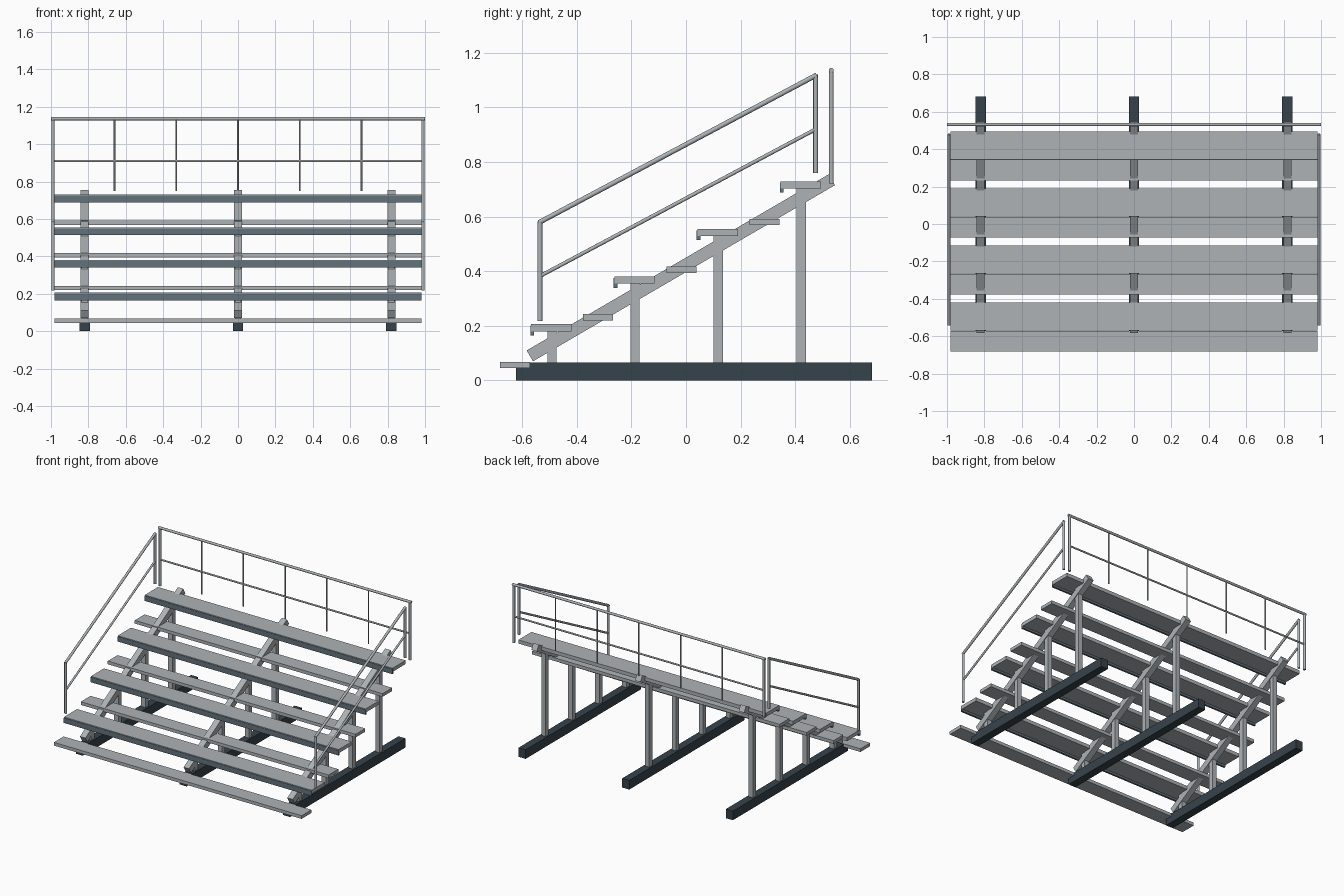
import bpy
import bmesh
import math
from mathutils import Vector, Matrix

old = bpy.data.objects.get("Cube")
if old:
    bpy.data.objects.remove(old, do_unlink=True)


def material(name, rgb):
    mat = bpy.data.materials.new(name)
    mat.use_nodes = True
    mat.diffuse_color = (*rgb, 1)
    mat.node_tree.nodes["Principled BSDF"].inputs["Base Color"].default_value = (*rgb, 1)
    return mat


METAL = material("galvanised grey", (0.42, 0.45, 0.47))
NOSE = material("slate nosing", (0.125, 0.17, 0.20))
DARK = material("dark base", (0.037, 0.055, 0.069))


def add_object(name, bm, mat):
    mesh = bpy.data.meshes.new(name)
    bm.to_mesh(mesh)
    bm.free()
    mesh.materials.append(mat)
    obj = bpy.data.objects.new(name, mesh)
    bpy.context.collection.objects.link(obj)
    return obj


def box(name, xs, ys, zs, mat):
    bm = bmesh.new()
    size = [b - a for a, b in (xs, ys, zs)]
    mid = [(a + b) / 2 for a, b in (xs, ys, zs)]
    bmesh.ops.create_cube(bm, size=1, matrix=Matrix.Translation(mid) @ Matrix.Diagonal((*size, 1)))
    return add_object(name, bm, mat)


def tube(name, a, b, radius):
    a, b = Vector(a), Vector(b)
    axis = b - a
    turn = axis.to_track_quat("Z", "Y").to_matrix().to_4x4()
    bm = bmesh.new()
    bmesh.ops.create_cone(bm, cap_ends=True, segments=12, radius1=radius, radius2=radius,
                          depth=axis.length, matrix=Matrix.Translation((a + b) / 2) @ turn)
    for f in bm.faces:
        f.smooth = len(f.verts) == 4
    for e in bm.edges:
        e.smooth = e.calc_face_angle(0) < math.radians(40)
    return add_object(name, bm, METAL)


HALF = 0.98
RISE, RUN = 0.1745, 0.3045

# Seats with dark nosing, and the footboards between them
for i in range(4):
    y, z = -0.567 + i * RUN, 0.206 + i * RISE
    box("seat_plank", (-HALF, HALF), (y, y + 0.148), (z - 0.026, z), METAL)
    box("seat_nosing", (-HALF, HALF), (y - 0.003, y + 0.011), (z - 0.041, z - 0.005), NOSE)
    y, z = -0.681 + i * RUN, 0.068 + i * RISE
    box("footboard", (-HALF, HALF), (y, y + 0.11), (z - 0.023, z), METAL)

# Three frames: ground beam, sloping stringer and posts under the seats
low, high = Vector((0, -0.572, 0.09)), Vector((0, 0.534, 0.735))
for x in (-0.82, 0, 0.82):
    box("ground_beam", (x - 0.028, x + 0.028), (-0.622, 0.681), (0, 0.065), DARK)
    length = (high - low).length
    stringer = box("stringer", (-0.0215, 0.0215), (-length / 2, length / 2), (-0.023, 0.023), METAL)
    stringer.location = (low + high) / 2 + Vector((x, 0, 0))
    stringer.rotation_euler.x = math.atan2(high.z - low.z, high.y - low.y)
    for i in range(4):
        y = -0.491 + i * RUN
        box("support_post", (x - 0.017, x + 0.017), (y - 0.017, y + 0.017),
            (0.06, 0.181 + i * RISE), METAL)

# Sloping side railings
R = 0.009
for side, x in (("right", -0.989), ("left", 0.989)):
    front, back = -0.535, 0.475
    tube(side + "_front_rail_post", (x, front, 0.218), (x, front, 0.583), R)
    tube(side + "_back_rail_post", (x, back, 0.759), (x, back, 1.12), R)
    tube(side + "_top_rail", (x, front - 0.004, 0.578), (x, back + 0.004, 1.119), R)
    tube(side + "_middle_rail", (x, front, 0.382), (x, back, 0.92), 0.007)

# Back railing with thin balusters
y = 0.532
tube("back_top_rail", (-1, y, 1.136), (1, y, 1.136), R)
tube("back_middle_rail", (-0.99, y, 0.91), (0.99, y, 0.91), 0.006)
for x in (-0.989, 0.989):
    tube("back_corner_post", (x, y, 0.722), (x, y, 1.136), R)
for i in range(-2, 3):
    tube("back_baluster", (i * 0.33, y, 0.75), (i * 0.33, y, 1.13), 0.0045)
